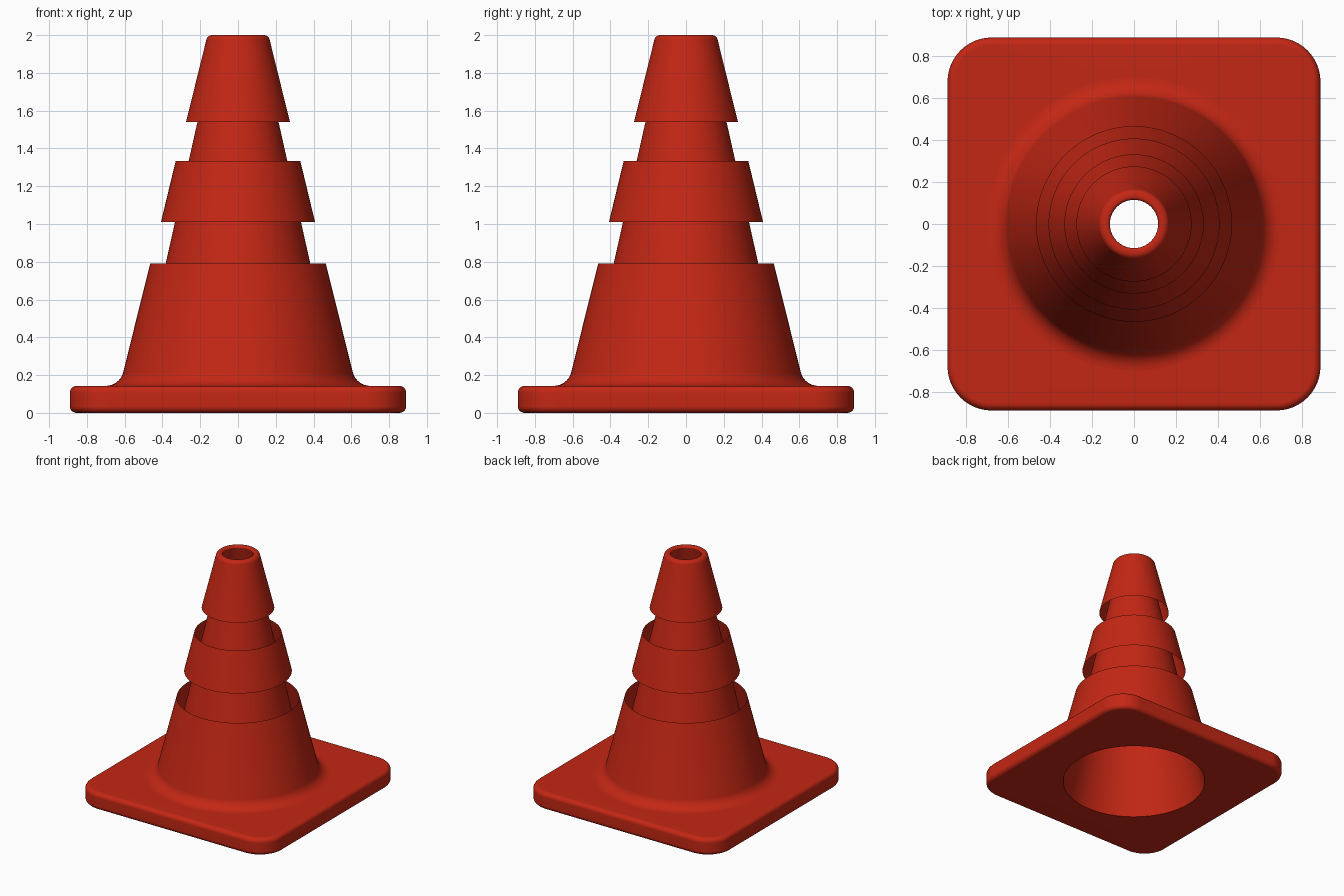
import bpy, bmesh
from math import cos, sin, pi, radians

if "Cube" in bpy.data.objects:
    bpy.data.objects.remove(bpy.data.objects["Cube"])

RED = bpy.data.materials.new("red_plastic")
RED.diffuse_color = (0.55, 0.02, 0.007, 1)
RED.use_nodes = True
RED.node_tree.nodes["Principled BSDF"].inputs["Base Color"].default_value = RED.diffuse_color
K = 24                                   # segments per quarter turn


def ring(bm, r, z, corner=0.0):
    """Circle of radius r, pushed out to a rounded square when corner > 0."""
    verts = []
    for q in range(4):
        sx, sy = ((1, 1), (-1, 1), (-1, -1), (1, -1))[q]
        for i in range(K + 1):
            a = (q + i / K) * pi / 2
            verts.append(bm.verts.new((sx * corner + r * cos(a), sy * corner + r * sin(a), z)))
    return verts


def loft(name, profile):
    """Skin a list of (radius, z[, corner]) rings into one open sheet."""
    bm = bmesh.new()
    rings = [ring(bm, *p) for p in profile]
    n = len(rings[0])
    for lo, hi in zip(rings, rings[1:]):
        for i in range(n):
            j = (i + 1) % n
            bm.faces.new((lo[i], lo[j], hi[j], hi[i]))
    bmesh.ops.remove_doubles(bm, verts=bm.verts, dist=1e-5)
    me = bpy.data.meshes.new(name)
    bm.to_mesh(me)
    bm.free()
    me.materials.append(RED)
    ob = bpy.data.objects.new(name, me)
    bpy.context.collection.objects.link(ob)
    bpy.ops.object.select_all(action='DESELECT')
    ob.select_set(True)
    bpy.context.view_layer.objects.active = ob
    bpy.ops.object.shade_smooth_by_angle(angle=radians(35))
    ob.modifiers.new("flat_face_normals", 'WEIGHTED_NORMAL').keep_sharp = True
    return ob


def arc(cx, cz, r, a0, a1, steps, *extra):
    """Rounded piece of a profile, angles in degrees."""
    return [(cx + r * cos(radians(a0 + (a1 - a0) * i / steps)),
             cz + r * sin(radians(a0 + (a1 - a0) * i / steps)), *extra) for i in range(steps + 1)]


# Square foot plate: round hole below, softened edges, round opening above
C, B, H = 0.68, 0.035, 0.143
loft("base_plate",
     [(0.56, 0)]
     + arc(0.21 - B, B, B, -90, 0, 5, C)
     + arc(0.21 - B, H - B, B, 0, 90, 5, C)
     + [(0.70, H)])

# Lower sleeve with a fillet flowing onto the plate
loft("lower_sleeve", arc(0.70, H + 0.095, 0.095, 270, 194, 8) + [(0.465, 0.79)])

# Loose middle sleeve
loft("middle_sleeve", [(0.408, 1.01), (0.33, 1.333)])

# Top sleeve with rounded lip turning into the inner tube
loft("top_sleeve",
     [(0.275, 1.54)]
     + arc(0.138, 1.97, 0.03, 14, 90, 5)
     + arc(0.130, 1.985, 0.015, 90, 180, 4))

# Inner tapered tube running the full height
loft("inner_tube", [(0.115, 1.985), (0.56, 0)])
